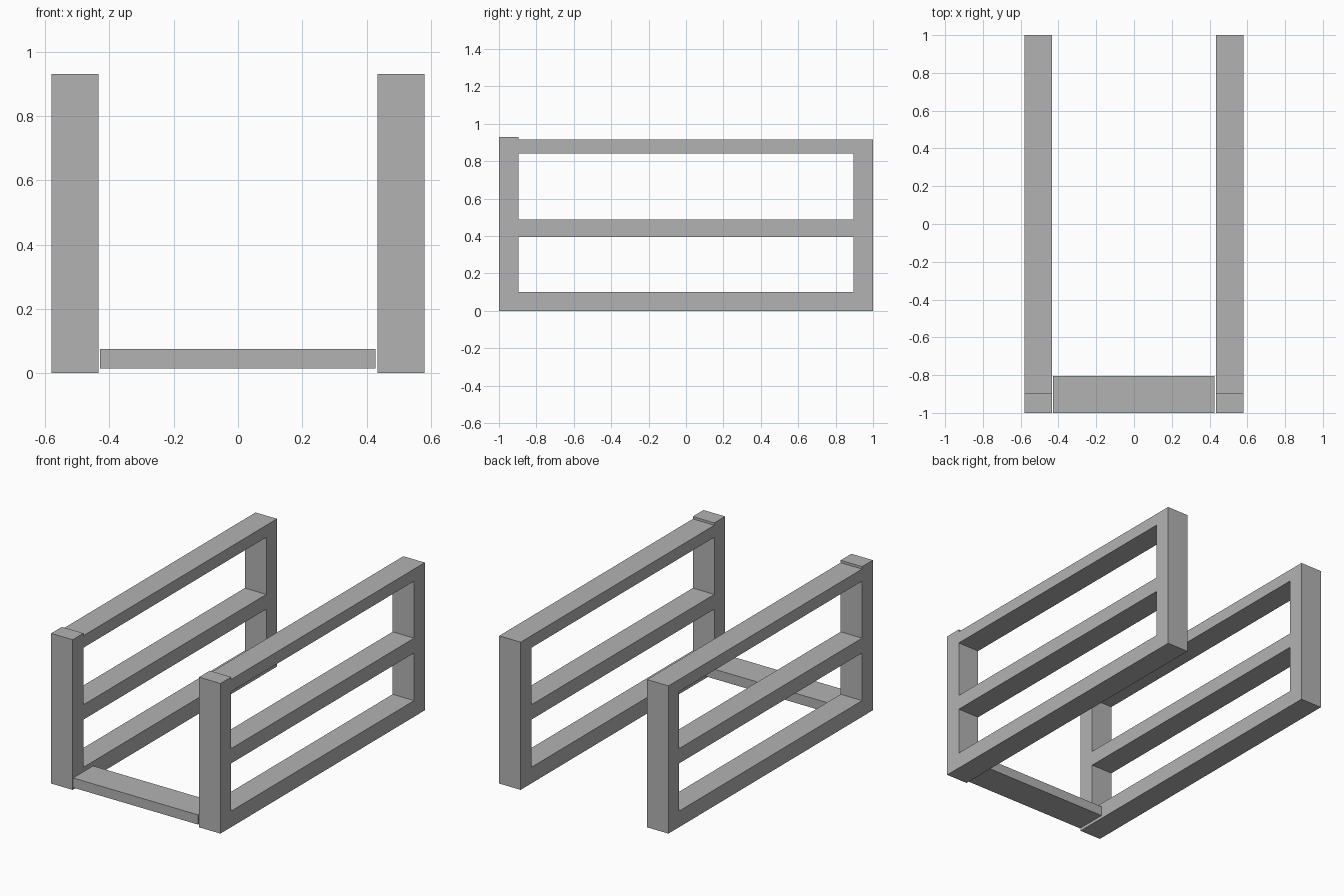
import bpy, bmesh

if "Cube" in bpy.data.objects:
    bpy.data.objects.remove(bpy.data.objects["Cube"], do_unlink=True)

grey = bpy.data.materials.new("plain grey")
grey.use_nodes = True
colour = (0.45, 0.45, 0.45, 1)
grey.diffuse_color = colour
grey.node_tree.nodes["Principled BSDF"].inputs["Base Color"].default_value = colour

INNER, OUTER = 0.433, 0.58


def finish(name, bm):
    bmesh.ops.recalc_face_normals(bm, faces=bm.faces)
    mesh = bpy.data.meshes.new(name)
    bm.to_mesh(mesh)
    bm.free()
    mesh.materials.append(grey)
    obj = bpy.data.objects.new(name, mesh)
    bpy.context.collection.objects.link(obj)
    return obj


def side_frame(name, x0, x1):
    """Flat profile of posts and rails, extruded across its width."""
    ys = [-1, -0.895, 0.895, 1]
    zs = [0, 0.1, 0.395, 0.487, 0.84, 0.915, 0.93]
    bm = bmesh.new()
    for row in range(len(zs) - 1):
        for col in range(len(ys) - 1):
            opening = col == 1 and row in (1, 3)
            above_rail = col > 0 and row == 5    # only the front post rises higher
            if opening or above_rail:
                continue
            corners = [(col, row), (col + 1, row), (col + 1, row + 1), (col, row + 1)]
            bm.faces.new([bm.verts.new((x0, ys[c], zs[r])) for c, r in corners])
    bmesh.ops.remove_doubles(bm, verts=bm.verts, dist=0.0001)
    result = bmesh.ops.extrude_face_region(bm, geom=bm.faces[:], use_keep_orig=True)
    moved = [v for v in result["geom"] if isinstance(v, bmesh.types.BMVert)]
    bmesh.ops.translate(bm, verts=moved, vec=(x1 - x0, 0, 0))
    return finish(name, bm)


# Matching side frames
side_frame("left_side_frame", INNER, OUTER)
side_frame("right_side_frame", -OUTER, -INNER)

# Low crossbar between the front posts, with a hairline gap at each end
bm = bmesh.new()
bmesh.ops.create_cube(bm, size=1)
bmesh.ops.scale(bm, verts=bm.verts, vec=(0.856, 0.195, 0.06))
bmesh.ops.translate(bm, verts=bm.verts, vec=(-0.001, -0.9025, 0.045))
finish("front_crossbar", bm)
